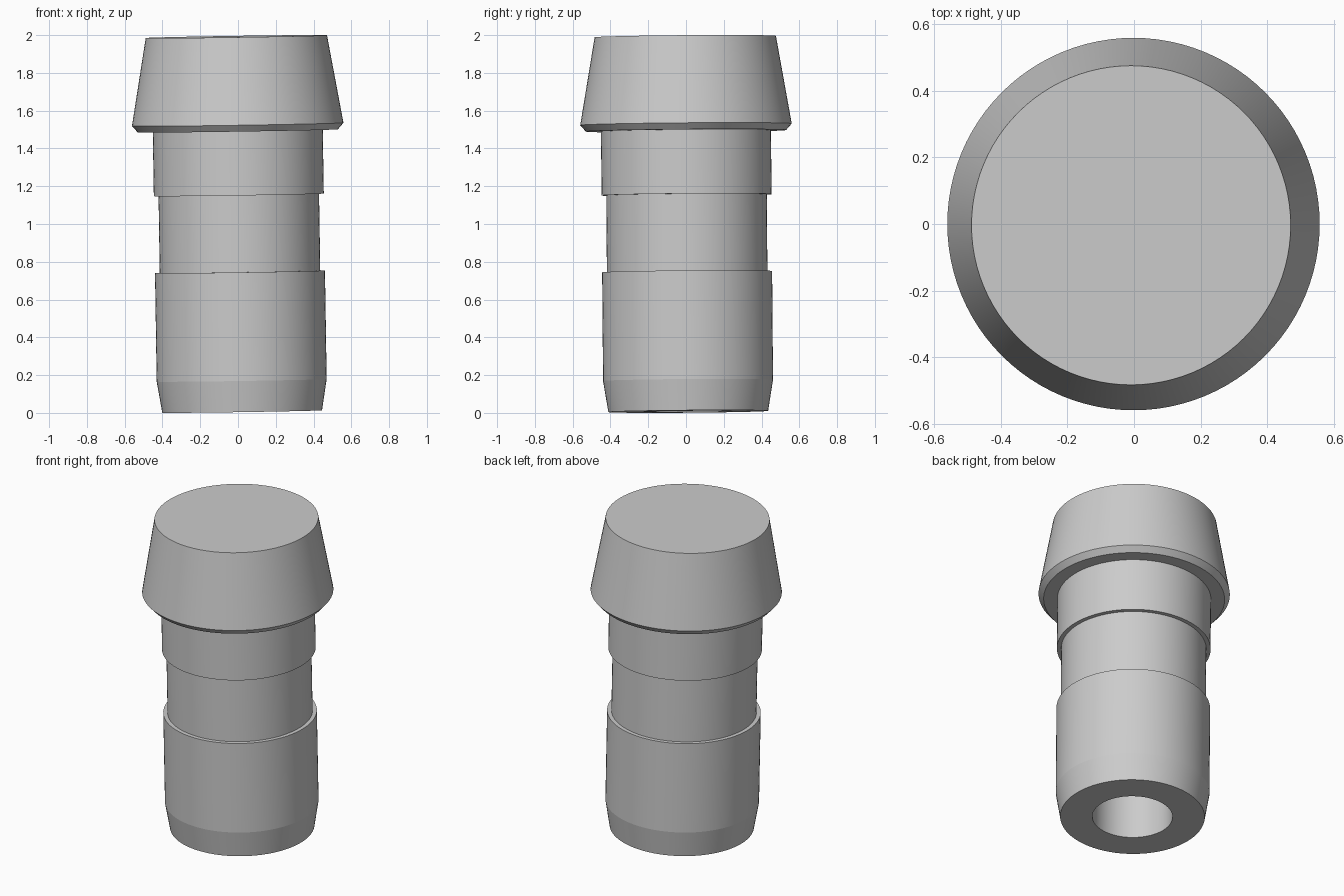
import bpy
import bmesh
import math
from mathutils import Matrix, Vector

cube = bpy.data.objects.get("Cube")
if cube:
    bpy.data.objects.remove(cube)

SEGMENTS = 96
# Slightly leaning axis of the whole plug
AXIS = Vector((-0.0155, -0.008, 1)).normalized()
LEAN = Vector((0, 0, 1)).rotation_difference(AXIS).to_matrix().to_4x4()
PLACE = Matrix.Translation((0.022, 0.012, 0.0075)) @ LEAN

grey = bpy.data.materials.new("light grey")
grey.use_nodes = True
COLOUR = (0.6, 0.6, 0.6, 1)
grey.diffuse_color = COLOUR
grey.node_tree.nodes["Principled BSDF"].inputs["Base Color"].default_value = COLOUR


def lathe(name, profile):
    """Revolve (radius, height) points about the leaning axis."""
    bm = bmesh.new()
    verts = [bm.verts.new((r, 0, z)) for r, z in profile]
    edges = [bm.edges.new(pair) for pair in zip(verts, verts[1:])]
    bmesh.ops.spin(bm, geom=verts + edges, cent=(0, 0, 0), axis=(0, 0, 1),
                   angle=math.tau, steps=SEGMENTS, use_merge=True)
    bmesh.ops.remove_doubles(bm, verts=bm.verts, dist=1e-5)
    bm.normal_update()
    bm.transform(PLACE)
    mesh = bpy.data.meshes.new(name)
    bm.to_mesh(mesh)
    bm.free()
    mesh.materials.append(grey)
    obj = bpy.data.objects.new(name, mesh)
    bpy.context.collection.objects.link(obj)
    bpy.ops.object.select_all(action="DESELECT")
    obj.select_set(True)
    bpy.context.view_layer.objects.active = obj
    bpy.ops.object.shade_smooth_by_angle(angle=math.radians(6))
    return obj


# Chamfered lower sleeve with a blind bore in its underside
lathe("lower_sleeve", [(0, 1.2), (0.235, 1.2), (0.235, 0), (0.423, 0),
                       (0.45, 0.165), (0.45, 0.74), (0.425, 0.74)])
# Recessed waist
lathe("waist", [(0.425, 0.74), (0.425, 1.147)])
# Neck under the head
lathe("neck", [(0.425, 1.147), (0.45, 1.147), (0.45, 1.486)])
# Tapered head with a bevelled lower rim and flat top
lathe("head", [(0.45, 1.486), (0.53, 1.486), (0.56, 1.52),
               (0.48, 1.985), (0, 1.985)])
